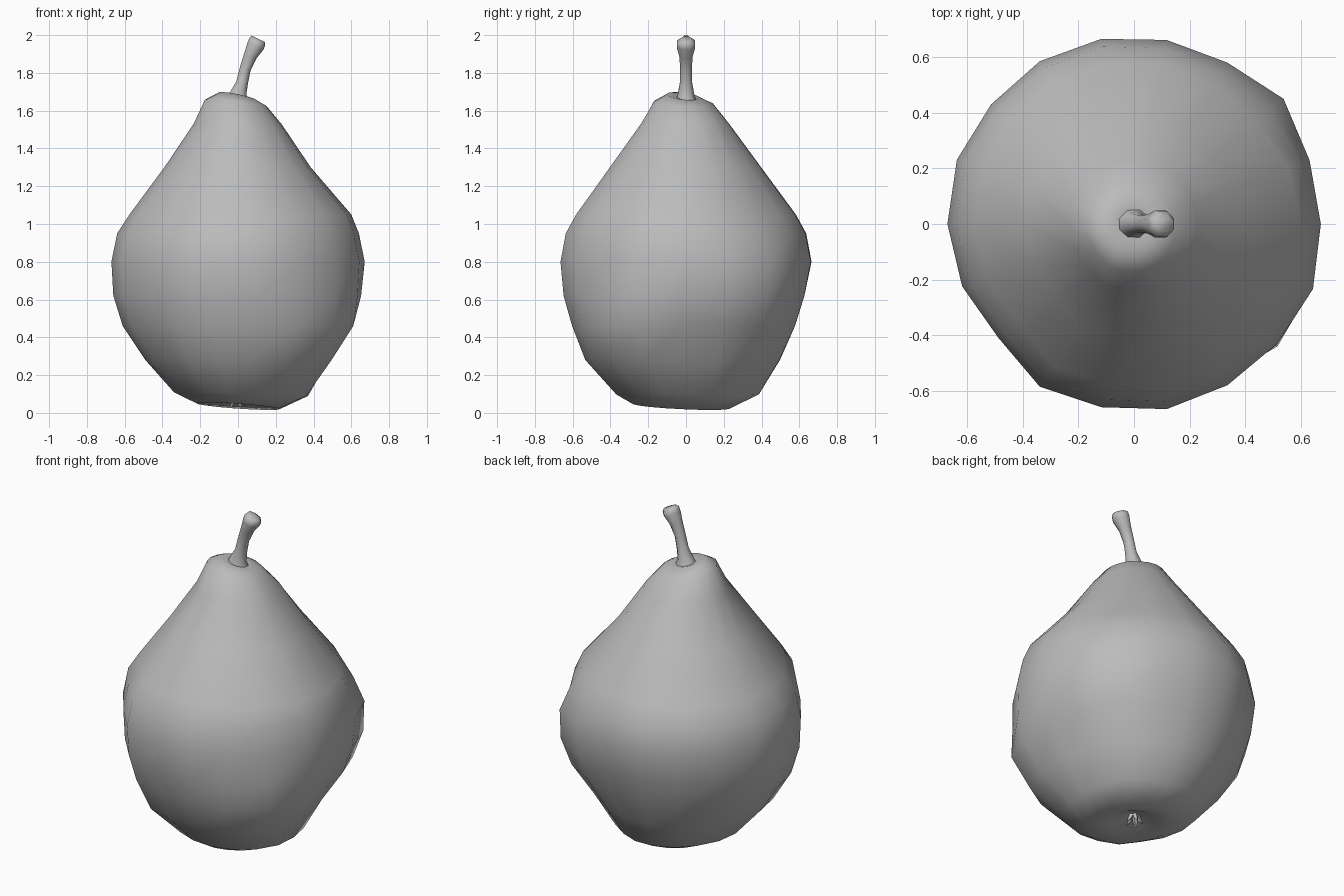
import bpy, bmesh, math
from mathutils import Vector

cube = bpy.data.objects.get("Cube")
if cube:
    bpy.data.objects.remove(cube, do_unlink=True)

mat = bpy.data.materials.new("plain grey")
mat.use_nodes = True
grey = (0.5, 0.5, 0.5, 1)
mat.diffuse_color = grey
mat.node_tree.nodes["Principled BSDF"].inputs["Base Color"].default_value = grey


def loft(name, rings, smooth=60):
    """Skin a list of closed rings, capping both ends."""
    bm = bmesh.new()
    loops = [[bm.verts.new(p) for p in ring] for ring in rings]
    n = len(loops[0])
    for a, b in zip(loops, loops[1:]):
        for i in range(n):
            j = (i + 1) % n
            bm.faces.new((a[i], a[j], b[j], b[i]))
    bm.faces.new(loops[0][::-1])
    bm.faces.new(loops[-1])
    bmesh.ops.recalc_face_normals(bm, faces=bm.faces)
    mesh = bpy.data.meshes.new(name)
    bm.to_mesh(mesh)
    bm.free()
    mesh.materials.append(mat)
    ob = bpy.data.objects.new(name, mesh)
    bpy.context.collection.objects.link(ob)
    bpy.ops.object.select_all(action='DESELECT')
    ob.select_set(True)
    bpy.context.view_layer.objects.active = ob
    bpy.ops.object.shade_smooth_by_angle(angle=math.radians(smooth))
    return ob


# Fruit body: height, left/right and front/back limits, tilt along x and y
PROFILE = [
    (0.085, -0.04, 0.04, -0.04, 0.04, 0, 0),
    (0.05, -0.12, 0.13, -0.13, 0.12, -.04, -.04),
    (0.034, -0.22, 0.22, -0.28, 0.23, -.07, -.05),
    (0.10, -0.34, 0.37, -0.37, 0.39, -.03, 0),
    (0.28, -0.49, 0.48, -0.53, 0.50, 0, 0),
    (0.46, -0.61, 0.595, -0.60, 0.58, 0, 0),
    (0.62, -0.66, 0.65, -0.65, 0.63, 0, 0),
    (0.80, -0.67, 0.67, -0.668, 0.668, 0, 0),
    (0.95, -0.64, 0.64, -0.64, 0.64, 0, 0),
    (1.05, -0.575, 0.60, -0.585, 0.585, 0, 0),
    (1.30, -0.39, 0.385, -0.405, 0.40, 0, 0),
    (1.53, -0.235, 0.23, -0.24, 0.23, 0, 0),
    (1.64, -0.175, 0.15, -0.17, 0.145, -.1, -.05),
    (1.675, -0.10, 0.09, -0.10, 0.07, -.2, -.12),
    (1.667, -0.05, 0.05, -0.045, 0.045, -.2, -.1),
]
# Uneven outline around the fruit, starting at the left side
BUMPS = [1, .99, 1.02, .98, 1, 1.01, 1.01, 1, 1.01,
         1, .98, .95, 1.01, 1, 1.01, 1, 1, 1.02]
# Local swellings and dents: angle, height, angular spread, height spread, amount
SWELLINGS = [
    (320, .36, 25, .20, .17),
    (45, .55, 25, .28, .07),
    (225, .30, 25, .15, .03),
    (40, 1.14, 12, .20, -.08),
]


def swelling(angle, z):
    return 1 + sum(amount * math.exp(-((angle - a) / da) ** 2 - ((z - h) / dh) ** 2)
                   for a, h, da, dh, amount in SWELLINGS)


def body_ring(z, x0, x1, y0, y1, tx, ty):
    ring = []
    for i, bump in enumerate(BUMPS):
        angle = 360 * i / len(BUMPS)
        r = bump * swelling(angle, z)
        x = (x0 + x1) / 2 + (x1 - x0) / 2 * math.cos(math.radians(angle)) * r
        y = (y0 + y1) / 2 + (y1 - y0) / 2 * math.sin(math.radians(angle)) * r
        ring.append((x, y, z + tx * x + ty * y))
    return ring


loft("fruit_body", [body_ring(*row) for row in PROFILE])

# Stalk: centre x, height, half width across x, half width across y, lean
STALK = [(-0.005, 1.645, .07, .06, 0), (0.0, 1.69, .048, .046, .1),
         (0.022, 1.75, .034, .035, .15), (0.038, 1.82, .032, .033, .3),
         (0.065, 1.89, .038, .038, .4), (0.093, 1.943, .05, .053, .45),
         (0.102, 1.965, .05, .05, .45), (0.108, 1.98, .042, .025, .45)]


def tube_ring(x, z, rx, ry, lean, n=8):
    pts = []
    for i in range(n):
        a = math.tau * (i + .5) / n
        u = rx * math.cos(a)
        pts.append((x + u * math.cos(lean), ry * math.sin(a), z - u * math.sin(lean)))
    return pts


loft("stalk", [tube_ring(*row) for row in STALK])

# Dried blossom end: a ring of little sepals in the base hollow
for k in range(5):
    a = math.tau * k / 5
    rings = []
    for r, z, w in ((.015, .09, .016), (.028, .06, .014), (.045, .035, .005)):
        centre = Vector((r * math.cos(a), r * math.sin(a), z))
        rings.append([centre + Vector((w * math.cos(a + math.pi * q / 2),
                                       w * math.sin(a + math.pi * q / 2), 0))
                      for q in range(4)])
    loft(f"sepal_{k + 1}", rings)
